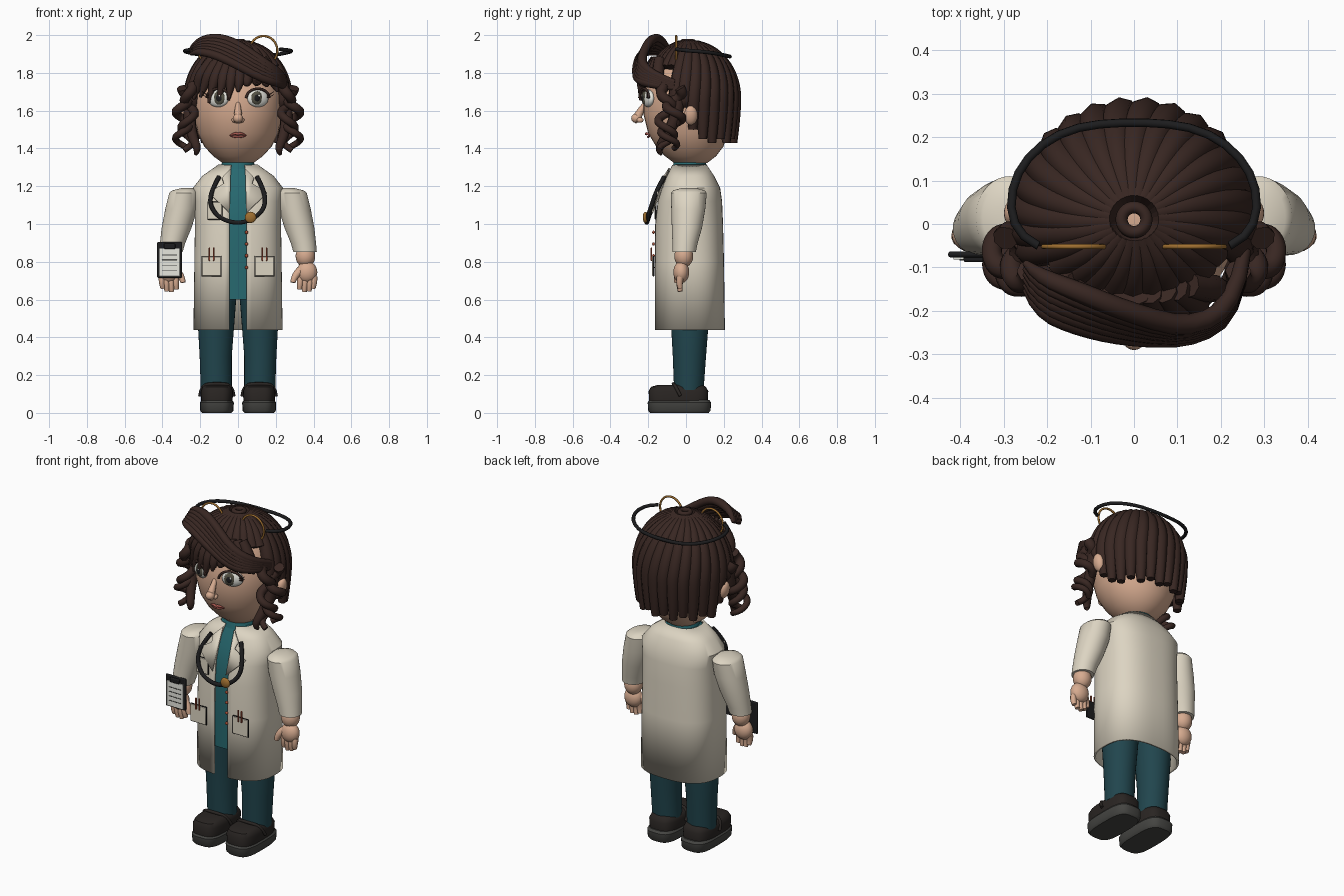
import bpy, bmesh, math
from math import sin, cos, pi
from mathutils import Vector

if "Cube" in bpy.data.objects:
    bpy.data.objects.remove(bpy.data.objects["Cube"])


def mat(name, r, g, b):
    m = bpy.data.materials.new(name)
    m.diffuse_color = (r, g, b, 1)
    m.use_nodes = True
    m.node_tree.nodes["Principled BSDF"].inputs["Base Color"].default_value = m.diffuse_color
    return m


HAIR = mat("hair", .04, .02, .016)
SKIN = mat("skin", .68, .41, .28)
COAT = mat("coat", .72, .66, .54)
TEAL = mat("teal", .02, .14, .16)
PANTS = mat("pants", .015, .06, .075)
BLACK = mat("black", .012, .012, .013)
SHOE = mat("shoe", .022, .018, .016)
SOLE = mat("sole", .06, .06, .055)
GOLD = mat("gold", .35, .16, .03)
WHITE = mat("white", .8, .8, .74)
IRIS = mat("iris", .09, .085, .06)
LIP = mat("lip", .4, .1, .08)
RED = mat("red", .4, .08, .04)


def finish(ob, m, angle=40):
    bpy.ops.object.select_all(action='DESELECT')
    ob.select_set(True)
    bpy.context.view_layer.objects.active = ob
    ob.data.materials.clear()
    ob.data.materials.append(m)
    if ob.type == 'CURVE':
        bpy.ops.object.convert(target='MESH')
    bpy.ops.object.shade_smooth_by_angle(angle=math.radians(angle))
    return bpy.context.object


def from_bm(name, bm, m, thick=0):
    bmesh.ops.recalc_face_normals(bm, faces=bm.faces)
    me = bpy.data.meshes.new(name)
    bm.to_mesh(me)
    bm.free()
    ob = bpy.data.objects.new(name, me)
    bpy.context.collection.objects.link(ob)
    if thick:
        mod = ob.modifiers.new("thickness", 'SOLIDIFY')
        mod.thickness, mod.offset = thick, 0
    return finish(ob, m)


def loft(name, rings, m, closed=True, caps=True, thick=0):
    bm = bmesh.new()
    vs = [[bm.verts.new(p) for p in r] for r in rings]
    n = len(rings[0])
    for a, b in zip(vs, vs[1:]):
        for i in range(n if closed else n - 1):
            j = (i + 1) % n
            bm.faces.new((a[i], a[j], b[j], b[i]))
    if caps and closed:
        bm.faces.new(vs[0])
        bm.faces.new(vs[-1])
    return from_bm(name, bm, m, thick)


def spow(v, e):
    return math.copysign(abs(v) ** e, v)


def ring(cx, cy, z, rx, ry, e=1, n=36):
    return [(cx + rx * spow(cos(2 * pi * i / n), e), cy + ry * spow(sin(2 * pi * i / n), e), z) for i in range(n)]


def tubes(name, items, m, cyclic=False, res=3):
    cu = bpy.data.curves.new(name, 'CURVE')
    cu.dimensions, cu.bevel_depth, cu.bevel_resolution = '3D', 1, 2
    cu.use_fill_caps = True
    for pts, radii in items:
        sp = cu.splines.new('NURBS')
        sp.points.add(len(pts) - 1)
        for i, (q, p) in enumerate(zip(sp.points, pts)):
            q.co = (*p, 1)
            q.radius = radii[i] if isinstance(radii, (list, tuple)) else radii
        sp.order_u, sp.resolution_u = 3, res
        sp.use_endpoint_u, sp.use_cyclic_u = not cyclic, cyclic
    ob = bpy.data.objects.new(name, cu)
    bpy.context.collection.objects.link(ob)
    return finish(ob, m, 60)


def ball(name, c, r, m, rot=(0, 0, 0)):
    bpy.ops.mesh.primitive_uv_sphere_add(segments=24, ring_count=14, location=c, rotation=rot)
    bpy.context.object.name = name
    bpy.context.object.scale = r
    return finish(bpy.context.object, m)


def box(name, c, size, m, bevel=.003, seg=2, rot=(0, 0, 0)):
    bpy.ops.mesh.primitive_cube_add(size=1, location=c, rotation=rot)
    ob = bpy.context.object
    ob.name, ob.scale = name, size
    bpy.ops.object.transform_apply(location=False, rotation=False, scale=True)
    mod = ob.modifiers.new("bevel", 'BEVEL')
    mod.width, mod.segments = bevel, seg
    return finish(ob, m)


# Coat body (open front) and shirt beneath: z, half width, front y, back y
prof = [(.44, .23, -.16, .20), (.8, .225, -.16, .195), (1.0, .222, -.158, .19), (1.12, .225, -.145, .185),
        (1.19, .232, -.122, .175), (1.25, .185, -.098, .145), (1.31, .1, -.07, .105)]
E = .78
coat = []
for z, w, f, b in prof:
    gap = .045 if z < 1.3 else .035
    g = math.asin((gap / w) ** (1 / E))
    coat.append([(w * spow(cos(a), E), (f + b) / 2 + (b - f) / 2 * spow(sin(a), E), z)
                 for a in [-pi / 2 + g + (2 * pi - 2 * g) * i / 60 for i in range(61)]])
loft("lab_coat", coat, COAT, closed=False, thick=.012)
shirt = [ring(0, (f + b) / 2, z, w - .014, (b - f) / 2 - .012, E) for z, w, f, b in [(.6, .225, -.16, .195)] + prof[1:]]
loft("shirt", shirt, TEAL)
loft("shirt_collar", [ring(0, .02, z, r, r) for z, r in [(1.29, .095), (1.325, .085)]], TEAL)
loft("neck", [ring(0, .02, z, .075, .075) for z in (1.28, 1.36)], SKIN)

for s, side in ((-1, "right"), (1, "left")):
    # Lapel
    bm = bmesh.new()
    pts = [(.038, -.088, 1.295), (.085, -.118, 1.245), (.075, -.14, 1.215), (.155, -.15, 1.165), (.045, -.178, 1.06)]
    bm.faces.new([bm.verts.new((s * x, y, z)) for x, y, z in pts])
    from_bm(side + "_lapel", bm, COAT, .008)
    # Sleeve: x, y, z, rx, ry
    sl = [(.27, .015, 1.19, .03, .04), (.282, .015, 1.178, .066, .083), (.286, .015, 1.165, .078, .095),
          (.3, .012, 1.08, .085, .09), (.325, .005, .98, .079, .08), (.346, -.005, .9, .067, .067), (.355, -.01, .853, .062, .062)]
    loft(side + "_sleeve", [ring(s * x, y, z, a, b) for x, y, z, a, b in sl], COAT)
    # Hand
    ball(side + "_wrist", (s * .357, -.012, .83), (.052, .05, .06), SKIN)
    ball(side + "_palm", (s * .365, -.025, .745), (.055, .042, .058), SKIN)
    tubes(side + "_fingers", [([(s * x, -.03, .72), (s * x, -.038, .69), (s * (x - .004), -.03, z)], [.019, .018, .013])
                              for x, z in ((.33, .655), (.355, .642), (.38, .645), (.402, .66))], SKIN)
    tubes(side + "_thumb", [([(s * .34, -.03, .76), (s * .30, -.045, .735), (s * .29, -.05, .69)], [.024, .022, .014])], SKIN)
    # Leg
    loft(side + "_trouser_leg", [ring(s * x, y, z, a, b) for x, y, z, a, b in
         [(.115, .015, .12, .082, .078), (.118, .018, .3, .085, .088), (.116, .02, .48, .097, .1), (.105, .02, .66, .1, .11)]], PANTS)
    # Shoe
    def shoe(name, rows, m):
        loft(name, [ring(s * .112, y, z, a, b, .6) for y, z, a, b in rows], m)
    shoe(side + "_sole", [(-.035, 0, .078, .155), (-.035, .012, .088, .165), (-.035, .055, .09, .168), (-.035, .068, .08, .158)], SOLE)
    shoe(side + "_shoe", [(-.04, .06, .083, .155), (-.04, .115, .086, .158), (-.04, .138, .076, .145), (-.03, .148, .06, .12)], SHOE)
    tubes(side + "_shoe_strap", [([(s * .112 + x, y, z) for x, y, z in
          ((-.09, -.03, .09), (-.085, -.06, .15), (0, -.07, .155), (.085, -.06, .15), (.09, -.03, .09))], .009)], SHOE)
    # Hip pocket and pens
    box(side + "_pocket_trim", (s * .14, -.172, .777), (.106, .008, .108), BLACK, .002)
    box(side + "_pocket", (s * .14, -.175, .777), (.1, .01, .102), COAT)
    for i in (-1, 1):
        box(side + "_pen", (s * .14 + i * .011, -.183, .84), (.008, .008, .07), RED, .002)
    # Eye
    ex = s * .105
    tilt = (0, 0, s * .4)
    ball(side + "_eye_white", (ex, -.2, 1.665), (.06, .026, .046), WHITE, tilt)
    ball(side + "_iris", (ex - s * .004, -.218, 1.667), (.034, .014, .036), IRIS, tilt)
    ball(side + "_pupil", (ex - s * .004, -.226, 1.667), (.019, .009, .021), BLACK, tilt)
    ball(side + "_eye_glint", (ex + .008, -.233, 1.68), (.007, .004, .007), WHITE)
    lid = [(ex + s * .062 * cos(a), -.222 + s * .025 * cos(a) * s, 1.667 + .05 * sin(a)) for a in [pi * i / 8 for i in range(9)]]
    tubes(side + "_upper_lid", [(lid, .007)], HAIR)
    tubes(side + "_lashes", [([(ex + s * .05, -.205, 1.67 + k), (ex + s * .068, -.21, 1.675 + k), (ex + s * .084, -.205, 1.685 + 1.3 * k)],
                              [.004, .003, .001]) for k in (0, .012)], HAIR)
    ball(side + "_ear", (s * .272, .025, 1.575), (.026, .035, .052), SKIN, (0, s * .2, 0))
    # Spiral locks beside the face
    locks = []
    for x0, x1, y0, y1, zt, zb, rad in ((.285, .295, -.04, -.1, 1.72, 1.4, .04), (.25, .28, -.11, -.1, 1.74, 1.39, .034)):
        pts, rr = [], []
        for i in range(25):
            t = i / 24
            a = t * 4.6 * pi + (.5 if rad > .035 else 3)
            k = rad * min(1, .3 + 2 * t)
            pts.append((s * (x0 + (x1 - x0) * t + k * cos(a)), y0 + (y1 - y0) * t + k * 1.3 * sin(a), zt + (zb - zt) * t))
            rr.append(.03 - .014 * t)
        locks.append((pts, rr))
    locks.append(([(s * .25, -.03, 1.7), (s * .262, -.05, 1.56), (s * .24, -.11, 1.46), (s * .21, -.15, 1.39), (s * .225, -.13, 1.37)],
                  [.035, .035, .028, .022, .01]))
    tubes(side + "_curl_locks", locks, HAIR)
    # Glasses lens resting on the hair
    circ = [(s * .135 + .076 * cos(a), -.052, 1.918 + .08 * sin(a)) for a in [pi * i / 6 for i in range(12)]]
    tubes(side + "_lens_rim", [(circ, .006)], GOLD, cyclic=True)

# Head, nose and mouth
skull = [(1.308, .035, -.01, .07), (1.325, .085, -.065, .115), (1.36, .132, -.112, .16), (1.41, .178, -.158, .198), (1.48, .213, -.2, .222),
         (1.58, .235, -.225, .235), (1.68, .236, -.225, .235), (1.79, .212, -.19, .212), (1.87, .16, -.14, .16), (1.92, .08, -.07, .08)]
loft("head", [ring(0, (f + b) / 2, z, w, (b - f) / 2) for z, w, f, b in skull], SKIN)
tubes("nose", [([(0, -.215, 1.64), (0, -.24, 1.6), (0, -.262, 1.56), (0, -.25, 1.54)], [.012, .018, .025, .018])], SKIN)
ball("nose_tip", (0, -.264, 1.56), (.026, .026, .025), SKIN)
for s in (-1, 1):
    ball("nostril", (s * .02, -.243, 1.55), (.014, .018, .014), SKIN)
tubes("lips", [([(-.044, -.192, 1.468), (-.015, -.208, 1.482), (0, -.211, 1.474), (.015, -.208, 1.482), (.044, -.192, 1.468)], [.003, .008, .007, .008, .003]),
               ([(-.04, -.192, 1.466), (0, -.21, 1.456), (.04, -.192, 1.466)], [.003, .01, .003])], LIP)

# Hair strands radiating from the crown
strands = []
N = 28
for k in range(N):
    a0 = 2 * pi * (k + .5) / N
    sy = sin(a0)
    zend = 1.43 + .02 * (k % 2) if sy > .2 else (1.5 if sy > -.1 else (1.62 if sy > -.45 else 1.8))
    pts, rr = [], []
    for i in range(1, 9):
        ph = pi / 2 * i / 8
        a = a0 + .22 * (1 - i / 8)
        ry = .245 if sin(a) > 0 else .2
        z = 1.66 + .295 * cos(ph)
        if z < zend:
            break
        pts.append((.252 * sin(ph) * cos(a), .01 + ry * sin(ph) * sin(a), z))
        rr.append(.02 + .02 * sin(ph))
    if zend < 1.66:
        x, y, _ = pts[-1]
        for t in (.4, .8, 1):
            pts.append((x * (1 - .03 * t), y * (1 - .02 * t), 1.66 + (zend - 1.66) * t))
            rr.append(.039 - .016 * t * t)
    strands.append((pts, rr))
tubes("hair_strands", strands, HAIR)
tubes("crown_whorl", [([(.03 * cos(a), .01 + .03 * sin(a), 1.965) for a in [pi * i / 5 for i in range(10)]], .014)], HAIR, cyclic=True)

# Fringe over the forehead
bangs = []
for x0, x1, z1 in ((-.19, -.235, 1.66), (-.15, -.2, 1.67), (-.11, -.155, 1.64), (-.07, -.1, 1.66), (-.03, -.05, 1.655),
                   (.01, .0, 1.7), (.05, .045, 1.73), (.1, .1, 1.745), (.14, .16, 1.73), (.18, .21, 1.7)):
    yy = lambda x, r: .01 - r * math.sqrt(1 - (x / .27) ** 2)
    bangs.append(([(x0 * .7, yy(x0 * .7, .17), 1.87), (x0, yy(x0, .215), 1.8), ((x0 + x1) / 2, yy(x1, .25), 1.74), (x1, yy(x1, .255), z1)],
                  [.03, .034, .028, .007]))
tubes("fringe", bangs, HAIR)

# Swept forelock that arches above the forehead
sweep = []
for i in range(6):
    t = i / 5
    sweep.append(([(.255, -.06, 1.72 + .03 * t), (.235, -.2 + .02 * t, 1.74 + .05 * t), (.13, -.265 + .02 * t, 1.77 + .09 * t),
                   (-.02, -.26 + .06 * t, 1.85 + .115 * t), (-.13, -.235 + .08 * t, 1.9 + .09 * t),
                   (-.22, -.2 + .08 * t, 1.915 + .05 * t), (-.25, -.15 + .06 * t, 1.9 + .03 * t)],
                  [.015, .022, .025, .024, .024, .02, .008]))
tubes("swept_forelock", sweep, HAIR)

# Glasses arms around the back of the head
arm = [(-.22, -.05, 1.925), (-.285, -.02, 1.92), (-.28, .12, 1.91), (-.17, .22, 1.89), (0, .238, 1.885)]
tubes("glasses_band", [(arm + [(-x, y, z) for x, y, z in arm[-2::-1]], .01)], BLACK)
tubes("glasses_bridge", [([(-.06, -.052, 1.94), (0, -.055, 1.965), (.06, -.052, 1.94)], .006)], GOLD)

# Stethoscope
tube_pts = [(-.1, -.11, 1.25), (-.14, -.15, 1.18), (-.15, -.175, 1.1), (-.1, -.2, 1.03), (0, -.21, 1.0), (.09, -.205, 1.03),
            (.145, -.185, 1.09), (.14, -.155, 1.18), (.1, -.115, 1.25)]
tubes("stethoscope_tube", [(tube_pts, .012)], BLACK, res=6)
ball("stethoscope_disc", (.066, -.215, 1.035), (.03, .014, .03), GOLD)

# Chest pocket and buttons
box("chest_pocket_trim", (-.122, -.159, 1.07), (.08, .008, .096), BLACK, .002)
box("chest_pocket", (-.122, -.162, 1.07), (.075, .01, .09), COAT)
for i in range(4):
    ball("button", (.045, -.172, .77 + .062 * i), (.009, .007, .009), RED)

# Clipboard in the right hand
box("clipboard", (-.362, -.07, .81), (.132, .014, .19), BLACK, .006)
box("clipboard_paper", (-.362, -.079, .797), (.108, .006, .148), WHITE, .001)
box("clipboard_clip", (-.362, -.08, .882), (.06, .016, .028), BLACK, .005)
for i in range(4):
    box("paper_line", (-.362, -.0825, .755 + .027 * i), (.08, .002, .004), SOLE, .0005, 1)
